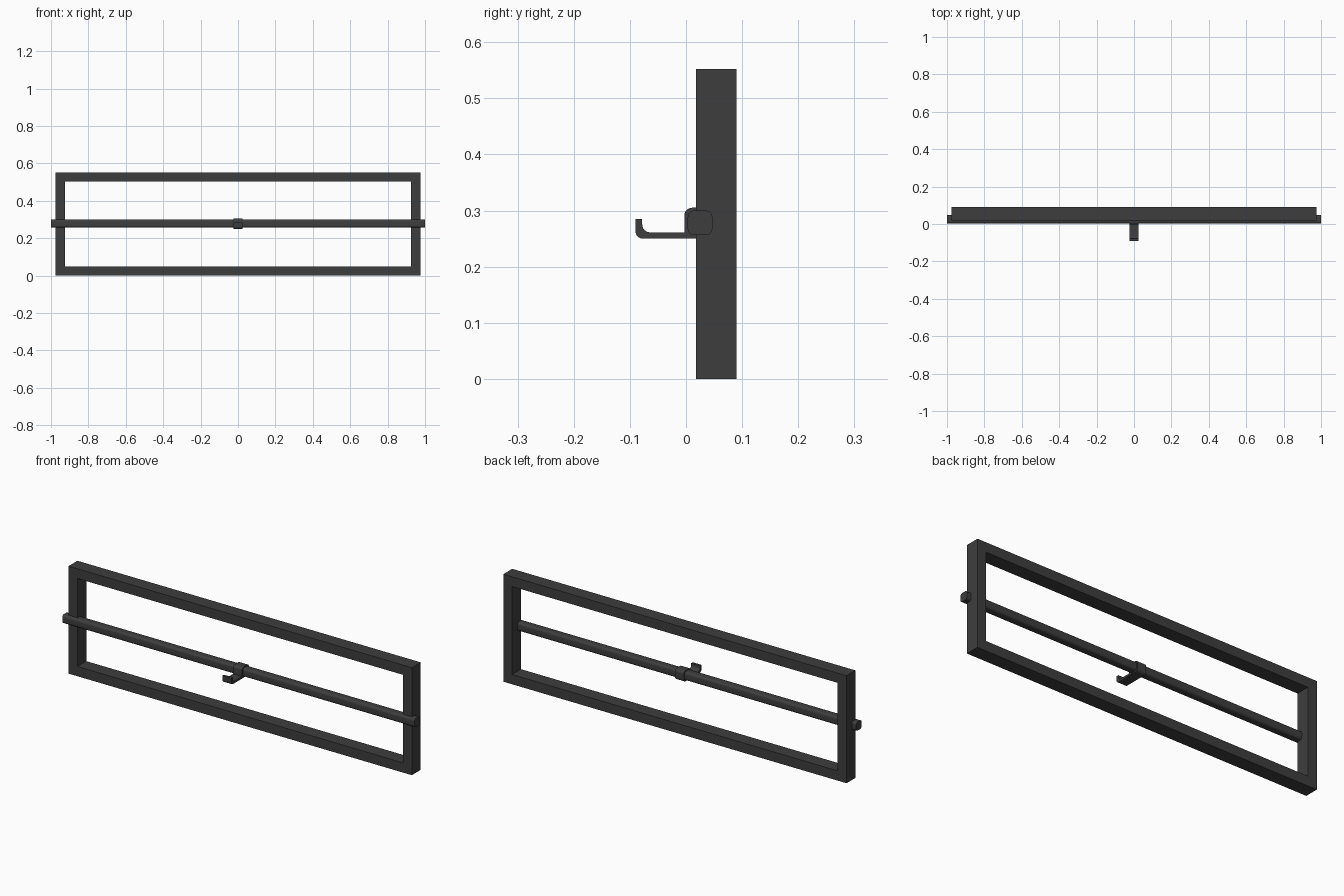
import bpy, bmesh, math

if "Cube" in bpy.data.objects:
    bpy.data.objects.remove(bpy.data.objects["Cube"])

mat = bpy.data.materials.new("dark_metal")
mat.diffuse_color = (0.048, 0.048, 0.048, 1)
mat.use_nodes = True
mat.node_tree.nodes["Principled BSDF"].inputs["Base Color"].default_value = mat.diffuse_color


def rounded(points, seg=6):
    """Round each (a, b, radius) corner of a closed 2D outline."""
    out = []
    n = len(points)
    for i, (a, b, r) in enumerate(points):
        if r == 0:
            out.append((a, b))
            continue
        pa, pb, _ = points[i - 1]
        na, nb, _ = points[(i + 1) % n]
        lp, ln = math.hypot(pa - a, pb - b), math.hypot(na - a, nb - b)
        u = ((pa - a) / lp, (pb - b) / lp)
        v = ((na - a) / ln, (nb - b) / ln)
        # right-angled corners: arc about the inner centre
        ca, cb = a + r * (u[0] + v[0]), b + r * (u[1] + v[1])
        for k in range(seg + 1):
            t = k / seg * math.pi / 2
            c, s = math.cos(t), math.sin(t)
            out.append((ca - r * (v[0] * c + u[0] * s),
                        cb - r * (v[1] * c + u[1] * s)))
    return out


def finish(name, bm, smooth=True):
    bmesh.ops.recalc_face_normals(bm, faces=bm.faces)
    me = bpy.data.meshes.new(name)
    bm.to_mesh(me)
    bm.free()
    ob = bpy.data.objects.new(name, me)
    bpy.context.collection.objects.link(ob)
    me.materials.append(mat)
    if smooth:
        bpy.ops.object.select_all(action='DESELECT')
        ob.select_set(True)
        bpy.context.view_layer.objects.active = ob
        bpy.ops.object.shade_smooth_by_angle(angle=math.radians(35))
    return ob


def extrude_x(name, outline, half):
    """Extrude a (y, z) outline symmetrically along x."""
    bm = bmesh.new()
    face = bm.faces.new([bm.verts.new((-half, y, z)) for y, z in outline])
    new = bmesh.ops.extrude_face_region(bm, geom=[face], use_keep_orig=True)["geom"]
    verts = [g for g in new if isinstance(g, bmesh.types.BMVert)]
    bmesh.ops.translate(bm, verts=verts, vec=(2 * half, 0, 0))
    return finish(name, bm)


# Rectangular frame with open middle
bm = bmesh.new()
loops = []
for y in (0.018, 0.09):
    for inset in (0, 0.05):
        x, z0, z1 = 0.975 - inset, inset, 0.552 - inset
        loops.append([bm.verts.new((a, y, b)) for a, b in
                      ((-x, z0), (x, z0), (x, z1), (-x, z1))])
fo, fi, bo, bi = loops
for p, q in ((fo, fi), (bo, bi), (fo, bo), (fi, bi)):
    for i in range(4):
        j = (i + 1) % 4
        bm.faces.new((p[i], p[j], q[j], q[i]))
finish("frame", bm, smooth=False)

# Rounded square rail crossing the frame
r = 0.012
extrude_x("rail", rounded([(0.003, 0.256, r), (0.047, 0.256, r),
                           (0.047, 0.300, r), (0.003, 0.300, r)]), 1.0)

# Hook with collar around the rail
hook = [(-0.09, 0.285, 0), (-0.09, 0.25, 0.013), (0.053, 0.25, 0.014),
        (0.053, 0.305, 0.014), (-0.003, 0.305, 0.014), (-0.003, 0.261, 0),
        (-0.078, 0.261, 0.014), (-0.078, 0.285, 0)]
extrude_x("hook", rounded(hook), 0.025)
